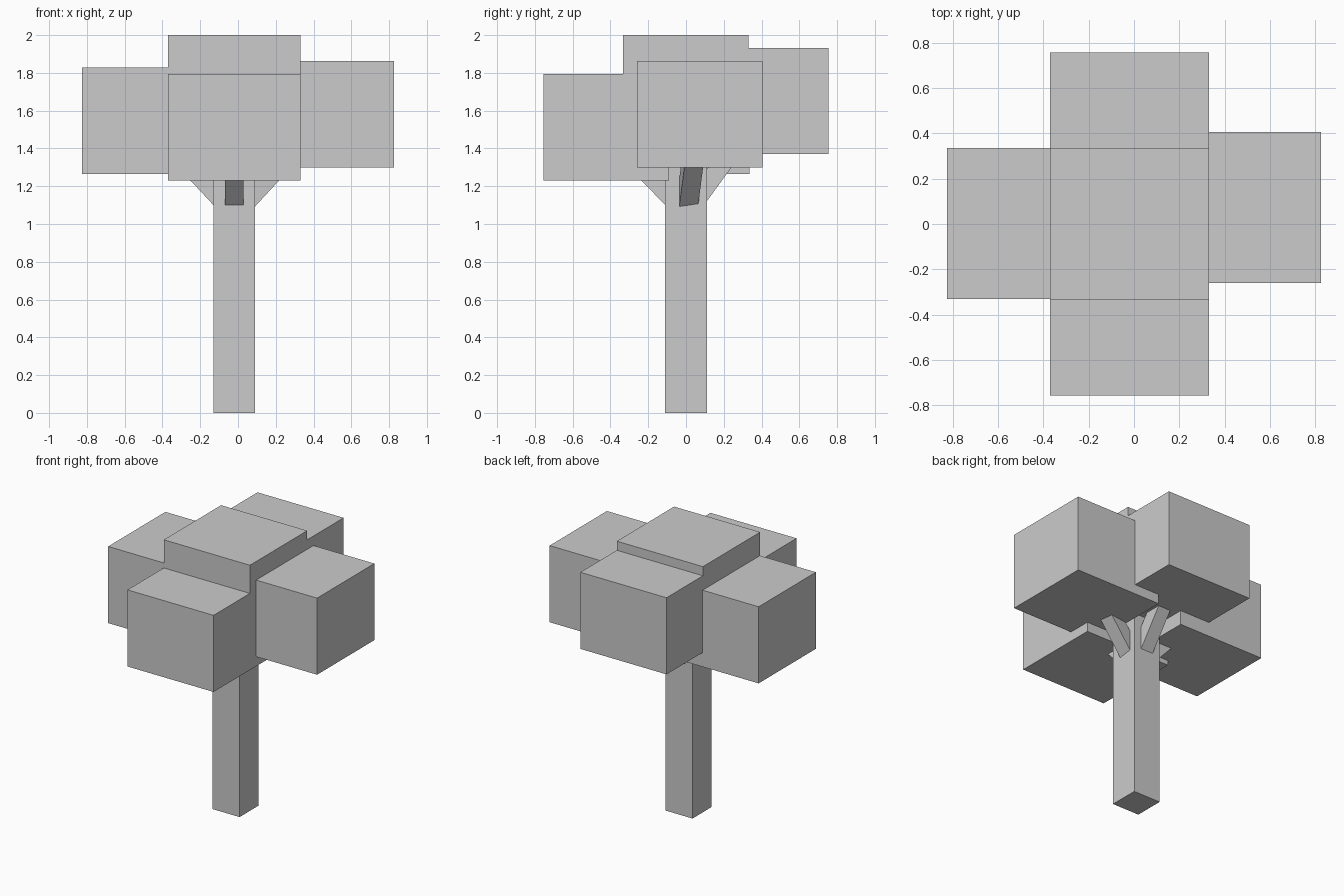
import bpy
import bmesh
from math import radians
from mathutils import Matrix, Vector

default_cube = bpy.data.objects.get("Cube")
if default_cube:
    bpy.data.objects.remove(default_cube, do_unlink=True)

grey = bpy.data.materials.new("plain grey")
grey.use_nodes = True
colour = (0.6, 0.6, 0.6, 1)
grey.diffuse_color = colour
grey.node_tree.nodes["Principled BSDF"].inputs["Base Color"].default_value = colour


def box(name, low, high, matrix=Matrix()):
    """Box between two corners, placed by a matrix."""
    low, high = Vector(low), Vector(high)
    bm = bmesh.new()
    bmesh.ops.create_cube(bm, size=1)
    bmesh.ops.scale(bm, vec=high - low, verts=bm.verts)
    bmesh.ops.translate(bm, vec=(low + high) / 2, verts=bm.verts)
    mesh = bpy.data.meshes.new(name)
    bm.to_mesh(mesh)
    bm.free()
    mesh.materials.append(grey)
    obj = bpy.data.objects.new(name, mesh)
    obj.matrix_world = matrix
    bpy.context.collection.objects.link(obj)


# Trunk
box("trunk", (-0.13, -0.11, 0), (0.09, 0.11, 1.5))

# Foliage: equal blocks, each a step higher than the last
block = Vector((0.70, 0.665, 0.563))
foliage = {
    "front_foliage": (-0.37, -0.755, 1.23),
    "right_foliage": (-0.825, -0.33, 1.265),
    "left_foliage": (0.125, -0.26, 1.30),
    "back_foliage": (-0.37, 0.09, 1.37),
    "top_foliage": (-0.37, -0.333, 1.437),
}
for name, corner in foliage.items():
    box(name, corner, Vector(corner) + block)

# Branches: name, foot of the underside on the trunk, heading, slope
branches = [
    ("front_branch", (-0.02, -0.11, 1.10), -90, 46),
    ("right_branch", (-0.13, 0, 1.10), 180, 47),
    ("left_branch", (0.09, 0.015, 1.10), 8, 47),
    ("back_branch", (-0.02, 0.11, 1.12), 90, 54),
]
for name, foot, heading, slope in branches:
    place = (Matrix.Translation(foot)
             @ Matrix.Rotation(radians(heading), 4, "Z")
             @ Matrix.Rotation(radians(-slope), 4, "Y"))
    box(name, (-0.06, -0.05, 0), (0.4, 0.05, 0.1), place)
